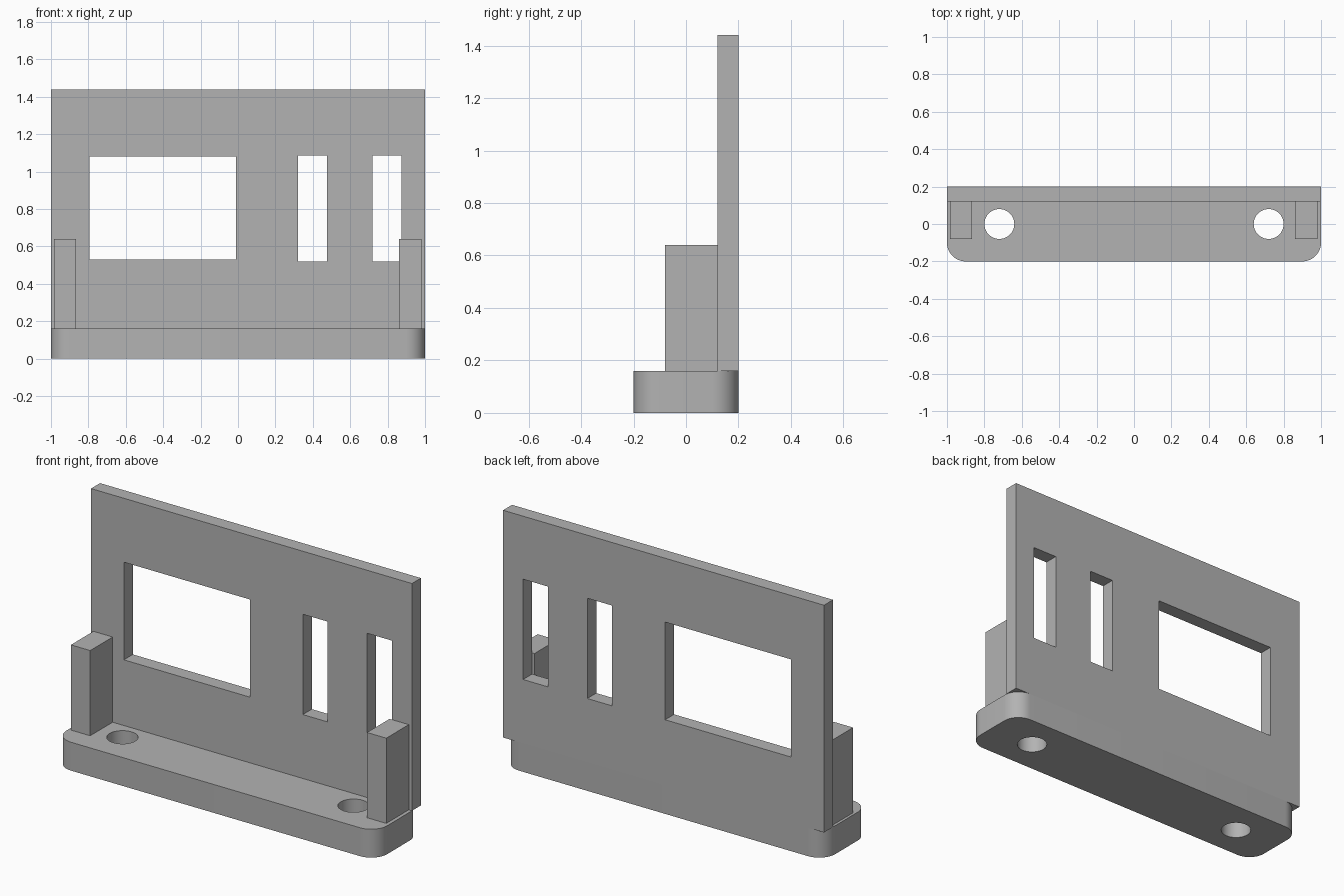
import bpy
import bmesh
from math import sin, cos, pi, radians
from mathutils import Matrix

cube = bpy.data.objects.get("Cube")
if cube:
    bpy.data.objects.remove(cube, do_unlink=True)

# One flat colour
grey = bpy.data.materials.new("plain grey")
grey.use_nodes = True
colour = (0.45, 0.45, 0.45, 1)
grey.diffuse_color = colour
grey.node_tree.nodes["Principled BSDF"].inputs["Base Color"].default_value = colour


def rect(x0, x1, y0, y1):
    return [(x0, y0), (x1, y0), (x1, y1), (x0, y1)]


def arc(cx, cy, r, start, sweep, steps):
    return [(cx + r * cos(start + sweep * i / steps),
             cy + r * sin(start + sweep * i / steps)) for i in range(steps + 1)]


def rounded_rect(w, d, r):
    corners = [(1, 1), (-1, 1), (-1, -1), (1, -1)]
    return [p for k, (sx, sy) in enumerate(corners)
            for p in arc(sx * (w - r), sy * (d - r), r, k * pi / 2, pi / 2, 12)]


def circle(cx, cy, r):
    return arc(cx, cy, r, 0, 2 * pi, 48)[:-1]


def plate(name, loops, thickness, matrix):
    """Extrude an outline with holes, centred on its own plane."""
    curve = bpy.data.curves.new(name + "_outline", 'CURVE')
    curve.dimensions = '2D'
    curve.fill_mode = 'BOTH'
    curve.extrude = thickness / 2
    for loop in loops:
        spline = curve.splines.new('POLY')
        spline.points.add(len(loop) - 1)
        for point, (x, y) in zip(spline.points, loop):
            point.co = (x, y, 0, 1)
        spline.use_cyclic_u = True
    helper = bpy.data.objects.new(name + "_outline", curve)
    bpy.context.collection.objects.link(helper)
    bpy.context.view_layer.update()
    graph = bpy.context.evaluated_depsgraph_get()
    mesh = bpy.data.meshes.new_from_object(helper.evaluated_get(graph))
    bpy.data.objects.remove(helper, do_unlink=True)
    bpy.data.curves.remove(curve)

    bm = bmesh.new()
    bm.from_mesh(mesh)
    bmesh.ops.remove_doubles(bm, verts=bm.verts, dist=0.0001)
    bm.transform(matrix)
    bmesh.ops.recalc_face_normals(bm, faces=bm.faces)
    bm.to_mesh(mesh)
    bm.free()
    mesh.name = name
    mesh.materials.clear()
    mesh.materials.append(grey)

    obj = bpy.data.objects.new(name, mesh)
    bpy.context.collection.objects.link(obj)
    bpy.ops.object.select_all(action='DESELECT')
    obj.select_set(True)
    bpy.context.view_layer.objects.active = obj
    bpy.ops.object.shade_smooth_by_angle(angle=radians(30))
    return obj


# Base with rounded corners and two screw holes
BASE_H = 0.16
plate("base", [rounded_rect(1, 0.2, 0.1)] + [circle(s * 0.72, 0, 0.08) for s in (-1, 1)],
      BASE_H, Matrix.Translation((0, 0, BASE_H / 2)))

# Upright panel with one wide window and two slots
upright = Matrix.Translation((0, 0.16, 0)) @ Matrix.Rotation(pi / 2, 4, 'X')
plate("panel", [rect(-1, 1, BASE_H, 1.44),
                rect(-0.795, -0.01, 0.53, 1.08),
                rect(0.32, 0.475, 0.52, 1.085),
                rect(0.72, 0.875, 0.52, 1.085)], 0.08, upright)

# Support posts in front of the panel
for side, x0 in (("right", -0.985), ("left", 0.86)):
    plate(side + "_post", [rect(x0, x0 + 0.12, -0.08, 0.12)], 0.48,
          Matrix.Translation((0, 0, BASE_H + 0.24)))
